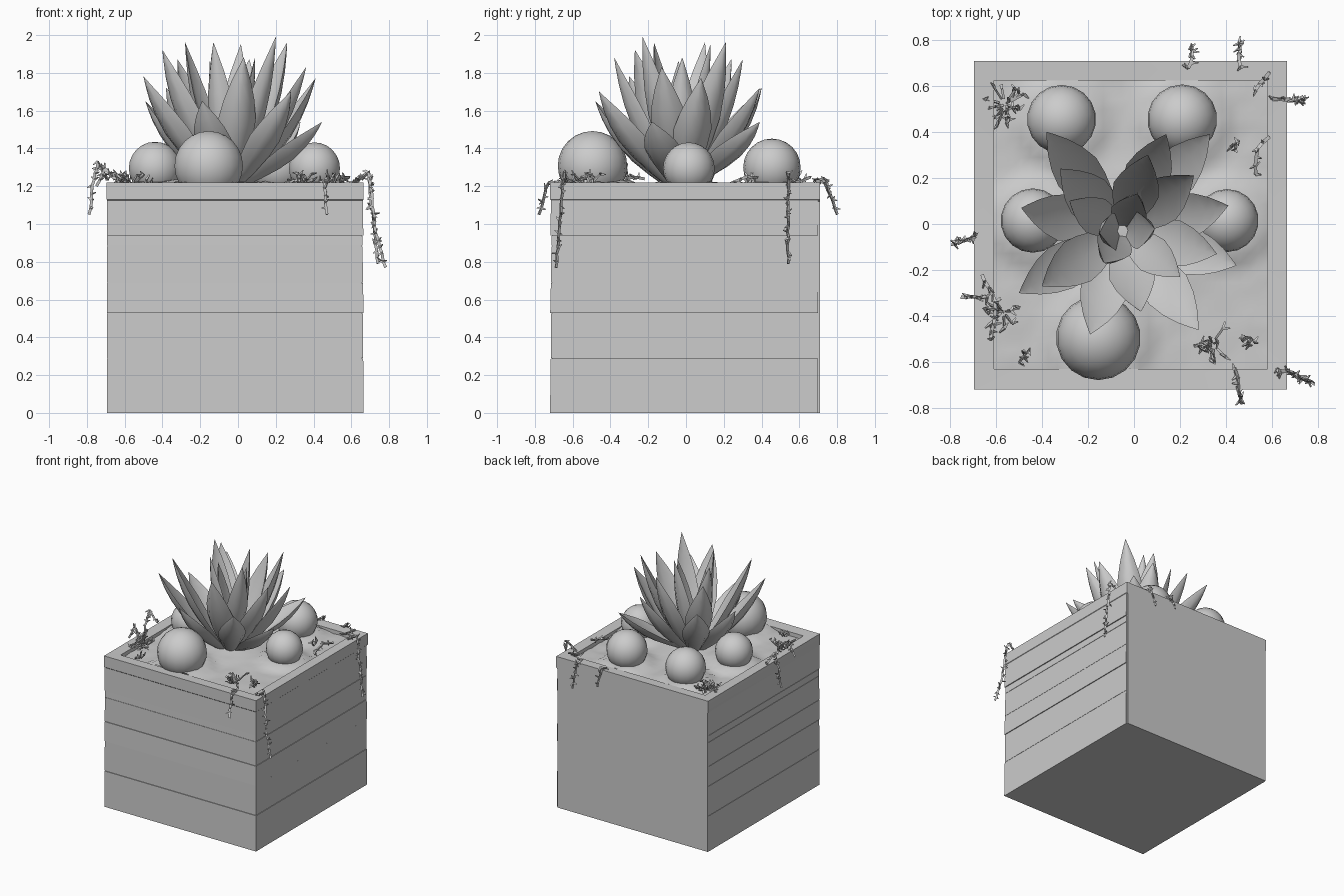
import bpy, bmesh, math, random
from mathutils import Vector

if "Cube" in bpy.data.objects:
    bpy.data.objects.remove(bpy.data.objects["Cube"])

random.seed(4)
V = Vector

# One flat grey for the whole model
grey = bpy.data.materials.new("plain grey")
grey.diffuse_color = (0.6, 0.6, 0.6, 1)
grey.use_nodes = True
grey.node_tree.nodes["Principled BSDF"].inputs["Base Color"].default_value = grey.diffuse_color


def finish(bm, name, angle=40):
    bmesh.ops.recalc_face_normals(bm, faces=bm.faces)
    me = bpy.data.meshes.new(name)
    bm.to_mesh(me)
    bm.free()
    me.materials.append(grey)
    me.shade_smooth()
    me.set_sharp_from_angle(angle=math.radians(angle))
    ob = bpy.data.objects.new(name, me)
    bpy.context.collection.objects.link(ob)
    return ob


def loft(bm, rings, cap_start=True, cap_end=True):
    rows = [[bm.verts.new(p) for p in r] for r in rings]
    n = len(rows[0])
    for a, b in zip(rows, rows[1:]):
        for i in range(n):
            j = (i + 1) % n
            bm.faces.new((a[i], a[j], b[j], b[i]))
    if cap_start:
        bm.faces.new(rows[0])
    if cap_end:
        bm.faces.new(rows[-1])


def rect(x0, x1, y0, y1, z):
    return [(x0, y0, z), (x1, y0, z), (x1, y1, z), (x0, y1, z)]


# Planter box: outer walls, rim and recessed inside
bm = bmesh.new()
loft(bm, [rect(-.69, .655, -.71, .71, 0),
          rect(-.69, .655, -.71, .71, 1.12),
          rect(-.695, .665, -.72, .71, 1.13),
          rect(-.695, .665, -.72, .71, 1.22),
          rect(-.61, .58, -.63, .625, 1.215),
          rect(-.61, .58, -.63, .625, 1.12)])
finish(bm, "planter_box", 30)

# Thin uneven planks on the front and right walls
levels = [0, .29, .53, .69, .885, .94, 1.13]
bm = bmesh.new()
for k, (z0, z1) in enumerate(zip(levels, levels[1:])):
    d = (.010, .006, .009, .005, .003, .008)[k]
    loft(bm, [rect(-.693, .657 + d * .8, -.71 - d, .70, z0),
              rect(-.693, .657 + d * .6, -.71 - d * .6, .70, z1 - .003)])
finish(bm, "wall_planks", 30)

# Round cacti: x, y, radius, centre height
balls = [(-.315, .455, .15, 1.30), (.21, .455, .152, 1.30),
         (-.44, .015, .14, 1.295), (.405, .015, .137, 1.295),
         (-.155, -.495, .184, 1.308)]
for i, (x, y, r, z) in enumerate(balls):
    bm = bmesh.new()
    bmesh.ops.create_uvsphere(bm, u_segments=18, v_segments=12, radius=r)
    for v in bm.verts:
        v.co += V((x, y, z))
    finish(bm, f"round_cactus_{i + 1}", 60)

# Soil bed, rising around the cacti and under the rosette
CX, CY = -.05, -.03


def soil_height(x, y):
    z = 1.185 + .05 * math.exp(-((x - CX) ** 2 + (y - CY) ** 2) / .06)
    for bx, by, r, _ in balls:
        d = max(0, math.hypot(x - bx, y - by) - r)
        z += .035 * math.exp(-(d / .05) ** 2)
    return z


bm = bmesh.new()
bmesh.ops.create_grid(bm, x_segments=30, y_segments=30, size=1)
for v in bm.verts:
    x, y = -.015 + v.co.x * .595, -.0025 + v.co.y * .6275
    v.co = (x, y, soil_height(x, y) + random.uniform(-.004, .004))
finish(bm, "soil", 60)

# Agave rosette: leaf tips, outer ring first
tips = [(.445, -.18, 1.54), (.28, -.46, 1.70), (-.19, -.48, 1.65),
        (-.50, -.30, 1.78), (-.49, .07, 1.65), (-.38, .40, 1.72),
        (.14, .39, 1.72), (.33, .39, 1.54), (.41, .08, 1.77),
        (-.40, -.27, 1.92), (.03, -.38, 1.88), (.36, -.13, 1.83),
        (-.32, .24, 1.87), (.06, .30, 1.87), (.26, .21, 1.96),
        (-.28, .10, 1.96), (.20, -.23, 1.99), (-.13, -.17, 1.96),
        (.015, .13, 1.95), (-.15, -.04, 1.86), (.09, -.02, 1.88)]
profile = [(0, .05), (.18, .068), (.36, .09), (.52, .098), (.68, .08),
           (.82, .052), (.93, .022), (1, .001)]
section = [(-1, .4), (0, .05), (1, .4), (.6, -.12), (0, -.32), (-.6, -.12)]


def leaf(bm, tip, start, scale):
    tip = V(tip)
    out = V((tip.x - CX, tip.y - CY, 0)).normalized()
    base = V((CX, CY, 1.21)) + out * start
    span = tip - base
    ctrl = base + V((span.x * .66, span.y * .66, span.z * .42))
    side = V((-out.y, out.x, 0))
    rings = []
    for t, w in profile:
        p = base * (1 - t) ** 2 + ctrl * 2 * t * (1 - t) + tip * t * t
        tan = ((ctrl - base) * (1 - t) + (tip - ctrl) * t).normalized()
        inner = tan.cross(side).normalized()
        if inner.dot(out) > 0:
            inner = -inner
        rings.append([p + (side * a + inner * b) * w * scale for a, b in section])
    loft(bm, rings)


bm = bmesh.new()
for i, tip in enumerate(tips):
    leaf(bm, tip, .07 if i < 9 else .045 if i < 15 else .02,
         1.05 if i < 15 else .85)
finish(bm, "agave_leaves", 45)


# Creepers: thin stems with short leaflets
def twig(bm, p, q, r0, r1):
    p, q = V(p), V(q)
    d = (q - p).normalized()
    a = d.orthogonal().normalized()
    b = d.cross(a)
    ring = lambda c, r: [c + (a * math.cos(k * math.tau / 3)
                              + b * math.sin(k * math.tau / 3)) * r for k in range(3)]
    loft(bm, [ring(p, r0), ring(q, r1)])


def rand_dir(up=0):
    return V((random.uniform(-1, 1), random.uniform(-1, 1),
              random.uniform(-1, 1) + up)).normalized()


def vine(bm, points):
    pts = [V(p) for p in points]
    path = []
    for a, b in zip(pts, pts[1:]):
        n = max(2, round((b - a).length / .035))
        path += [a.lerp(b, k / n) + rand_dir() * .005 for k in range(n)]
    path.append(pts[-1])
    for a, b in zip(path, path[1:]):
        twig(bm, a, b, .009, .009)
        for _ in range(2):
            twig(bm, a, a + rand_dir(.2) * random.uniform(.02, .035), .009, .003)


def tuft(bm, x, y, r, n):
    for _ in range(n):
        a, d = random.uniform(0, math.tau), random.uniform(.2, 1) * r
        p = V((x, y, soil_height(x, y) + .01))
        q = p + V((math.cos(a) * d, math.sin(a) * d, random.uniform(.01, .07)))
        twig(bm, p.lerp(q, .3), q, .006, .006)
        for _ in range(2):
            e = rand_dir(.5)
            twig(bm, q, q + e * .03, .009, .003)


vines = {
    "front_right": [(.62, -.63, 1.22), (.69, -.65, 1.27), (.71, -.66, 1.13),
                    (.73, -.67, .95), (.78, -.69, .77)],
    "right": [(.60, .54, 1.22), (.69, .54, 1.27), (.705, .54, 1.1), (.74, .54, .79)],
    "left": [(-.69, -.05, 1.23), (-.74, -.07, 1.33), (-.77, -.08, 1.2),
             (-.79, -.09, 1.05)],
    "left_short": [(-.64, -.32, 1.23), (-.71, -.32, 1.29), (-.75, -.32, 1.2)],
    "back": [(.24, .68, 1.23), (.25, .73, 1.24), (.25, .78, 1.11)],
    "back_right": [(.46, .68, 1.23), (.46, .74, 1.23), (.46, .80, 1.05)],
    "front": [(.44, -.63, 1.23), (.46, -.73, 1.22), (.47, -.78, 1.05)],
    "soil_right": [(.53, .22, 1.21), (.54, .33, 1.25), (.59, .38, 1.25)],
    "soil_back": [(.53, .58, 1.22), (.59, .66, 1.25)],
    "soil_left": [(-.62, -.50, 1.23), (-.60, -.34, 1.25), (-.66, -.22, 1.24)],
}
for name, pts in vines.items():
    bm = bmesh.new()
    vine(bm, pts)
    finish(bm, "creeper_" + name)

tufts = [(-.56, .52, .10, 20), (.34, -.52, .09, 16), (-.57, -.38, .08, 12),
         (.50, -.49, .05, 6), (-.48, -.57, .04, 5), (.44, .35, .03, 4)]
bm = bmesh.new()
for t in tufts:
    tuft(bm, *t)
finish(bm, "creeper_tufts")
